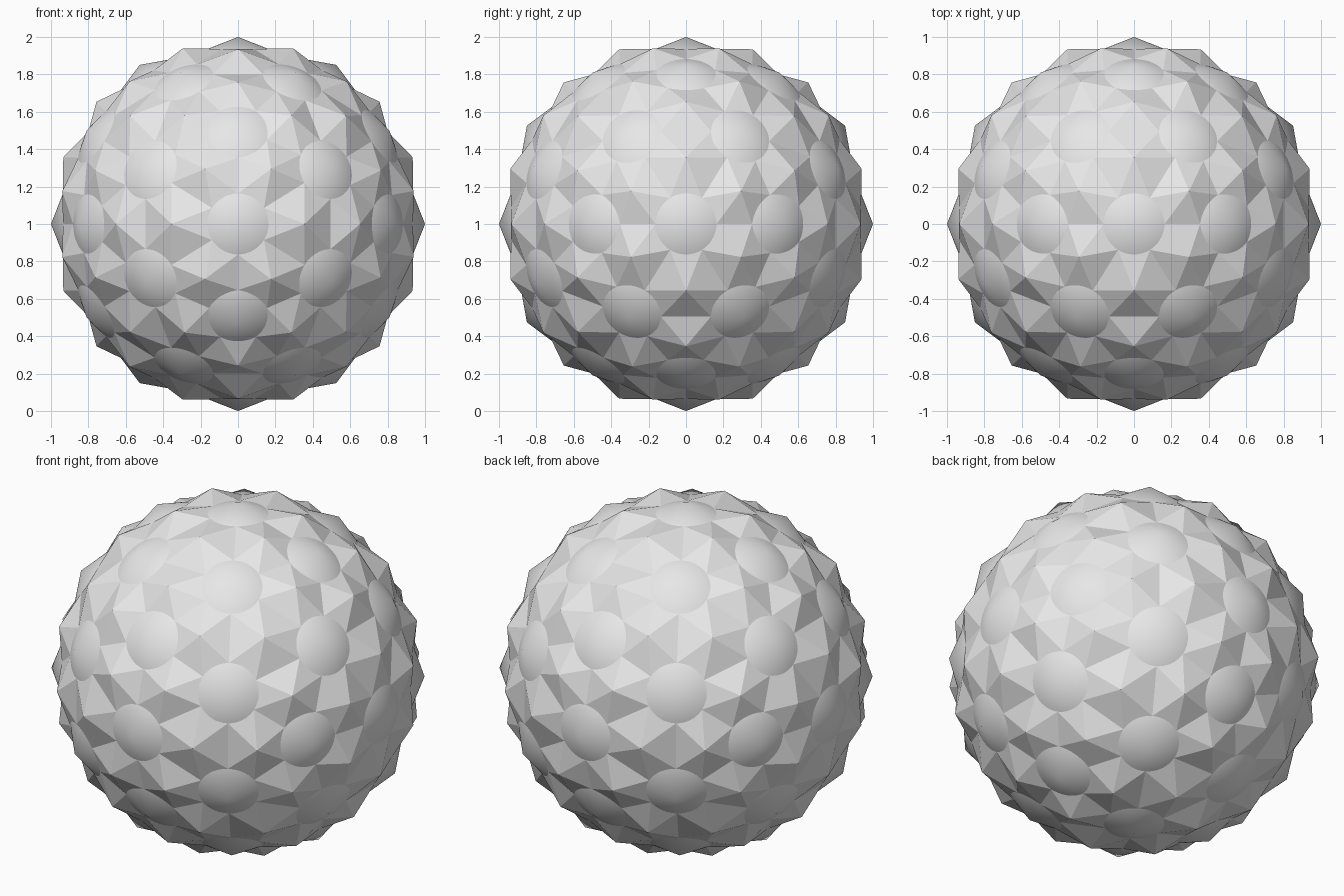
import bpy, bmesh
from math import sin, cos, asin, pi, sqrt
from mathutils import Vector

if "Cube" in bpy.data.objects:
    bpy.data.objects.remove(bpy.data.objects["Cube"])

BASE = 0.95          # radius of the ball under the spikes
TIP = 1.0            # radius of every spike tip
RIM = 0.163          # radius of a round cone
SEGMENTS = 60
ANGLE = asin(RIM / BASE)
LIFT = Vector((0, 0, 1))

grey = bpy.data.materials.new("light_grey")
grey.use_nodes = True
grey.diffuse_color = (0.8, 0.8, 0.8, 1)
grey.node_tree.nodes["Principled BSDF"].inputs["Base Color"].default_value = (0.8, 0.8, 0.8, 1)


def hull(points):
    """Outward triangles of the convex hull, as corner directions."""
    bm = bmesh.new()
    for p in points:
        bm.verts.new(p)
    bmesh.ops.convex_hull(bm, input=bm.verts[:])
    tris = [[v.co.normalized() for v in f.verts] for f in bm.faces]
    bm.free()
    return tris


def tangent(a, b):
    """Unit direction at a leading along the sphere to b."""
    return (b - a * a.dot(b)).normalized()


def rim_point(a, b):
    return (a * cos(ANGLE) + tangent(a, b) * sin(ANGLE)) * BASE


def add_face(bm, points, smooth=False):
    face = bm.faces.new([bm.verts.new(p + LIFT) for p in points])
    face.normal_update()
    if face.normal.dot(face.calc_center_median() - LIFT) < 0:
        face.normal_flip()
    face.smooth = smooth


def finish(bm, name):
    bmesh.ops.remove_doubles(bm, verts=bm.verts[:], dist=0.0005)
    mesh = bpy.data.meshes.new(name)
    bm.to_mesh(mesh)
    bm.free()
    mesh.materials.append(grey)
    bpy.context.collection.objects.link(bpy.data.objects.new(name, mesh))


# Layout: icosahedron corners and edge middles, split into 80 triangles
phi = (1 + sqrt(5)) / 2
corners = []
for s in (-1, 1):
    for t in (-1, 1):
        corners += [Vector((0, s * phi, t)), Vector((t, 0, s * phi)), Vector((s * phi, t, 0))]
corners = [c.normalized() for c in corners]
middles = [(a + b).normalized() for i, a in enumerate(corners)
           for b in corners[:i] if a.dot(b) > 0.3]
nodes = corners + middles
triangles = hull(nodes)

# Faceted six-sided spikes, one per triangle
bm = bmesh.new()
for tri in triangles:
    tip = (tri[0] + tri[1] + tri[2]).normalized() * TIP
    ring = []
    for i in range(3):
        a, b = tri[i], tri[(i + 1) % 3]
        ring += [rim_point(a, b), rim_point(b, a)]
    for i in range(6):
        add_face(bm, [tip, ring[i], ring[(i + 1) % 6]])
finish(bm, "faceted_spikes")

# Smooth round cones, one per node
bm = bmesh.new()
for node in nodes:
    near = max((n for n in nodes if n is not node), key=node.dot)
    u = tangent(node, near)
    v = node.cross(u)
    ring = [node * BASE * cos(ANGLE) + (u * cos(k) + v * sin(k)) * RIM
            for k in (2 * pi * i / SEGMENTS for i in range(SEGMENTS))]
    for i in range(SEGMENTS):
        add_face(bm, [node * TIP, ring[i], ring[(i + 1) % SEGMENTS]], smooth=True)
finish(bm, "round_cones")
